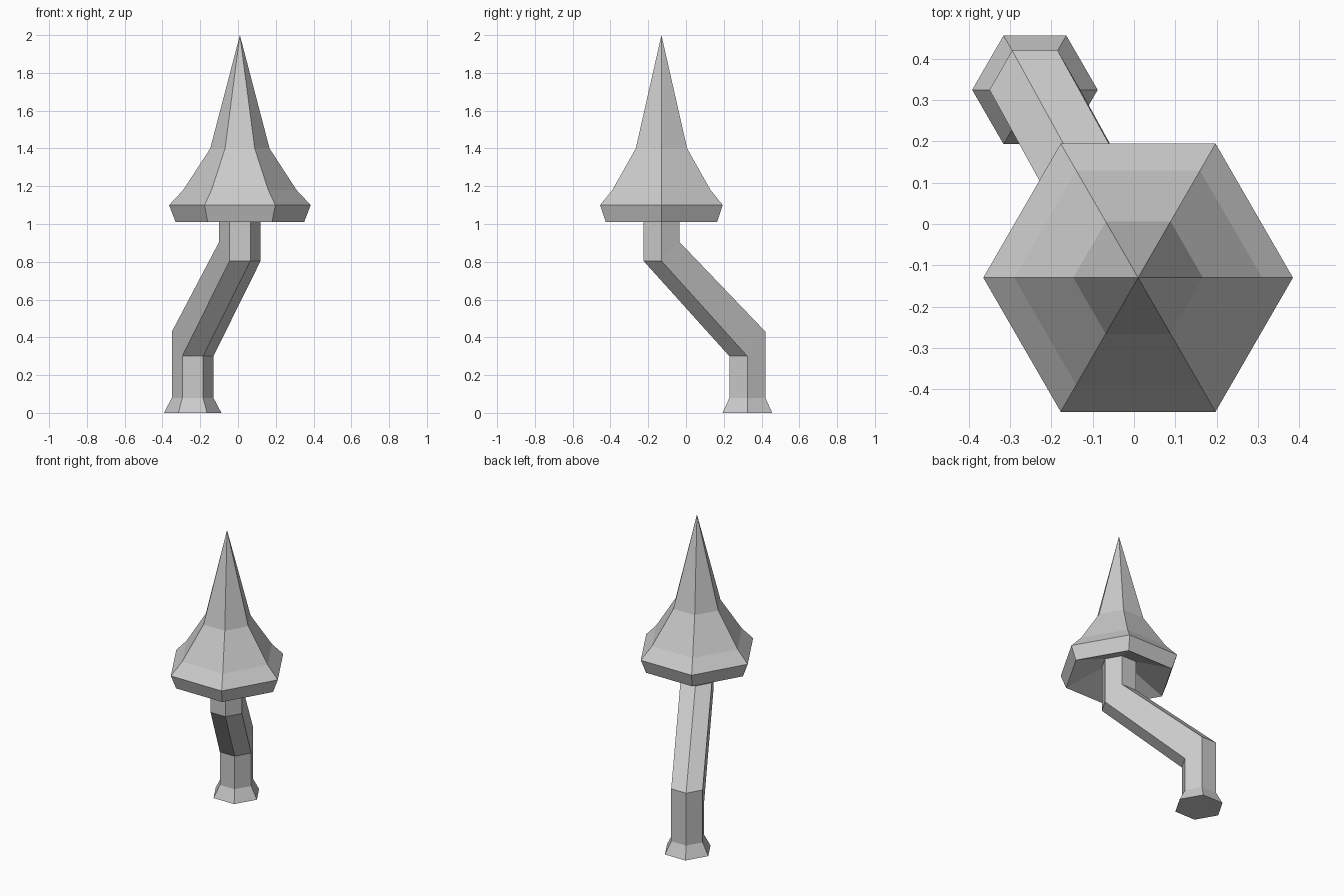
import bpy
import bmesh
from math import cos, sin, pi

old = bpy.data.objects.get("Cube")
if old:
    bpy.data.objects.remove(old, do_unlink=True)

grey = bpy.data.materials.new("light_grey")
grey.use_nodes = True
colour = (0.6, 0.6, 0.6, 1)
grey.diffuse_color = colour
grey.node_tree.nodes["Principled BSDF"].inputs["Base Color"].default_value = colour

SIDES = 6
CAP = (0.01, -0.13)
FOOT = (-0.24, 0.325)


def lofted(name, rings, close_start=True, close_end=True):
    """Hexagonal loft; each ring is (centre, radius, z of front half, z of back half)."""
    bm = bmesh.new()
    loops = []
    for (cx, cy), r, z_front, z_back in rings:
        loop = []
        for i in range(SIDES):
            a = 2 * pi * i / SIDES
            z = z_back if 1 <= i <= 3 else z_front
            loop.append(bm.verts.new((cx + r * cos(a), cy + r * sin(a), z)))
        loops.append(loop)
    for low, high in zip(loops, loops[1:]):
        for i in range(SIDES):
            j = (i + 1) % SIDES
            bm.faces.new((low[i], low[j], high[j], high[i]))
    if close_start:
        bm.faces.new(loops[0][::-1])
    if close_end:
        bm.faces.new(loops[-1])
    # Rings of zero radius collapse to a point
    bmesh.ops.remove_doubles(bm, verts=bm.verts, dist=0.0001)
    bmesh.ops.recalc_face_normals(bm, faces=bm.faces)
    mesh = bpy.data.meshes.new(name)
    bm.to_mesh(mesh)
    bm.free()
    mesh.materials.append(grey)
    obj = bpy.data.objects.new(name, mesh)
    bpy.context.collection.objects.link(obj)
    return obj


# Crooked stem with a flared foot
lofted("stem", [
    (FOOT, 0.152, 0, 0),
    (FOOT, 0.11, 0.08, 0.08),
    (FOOT, 0.11, 0.30, 0.43),
    (CAP, 0.11, 0.805, 0.905),
    (CAP, 0.11, 1.12, 1.12),
])

# Pointed cap, from the hollow underside out around the rim to the tip
cap_profile = [(0, 1.15), (0.34, 1.01), (0.375, 1.10),
               (0.30, 1.18), (0.157, 1.40), (0, 2.0)]
lofted("cap", [(CAP, r, z, z) for r, z in cap_profile], False, False)
